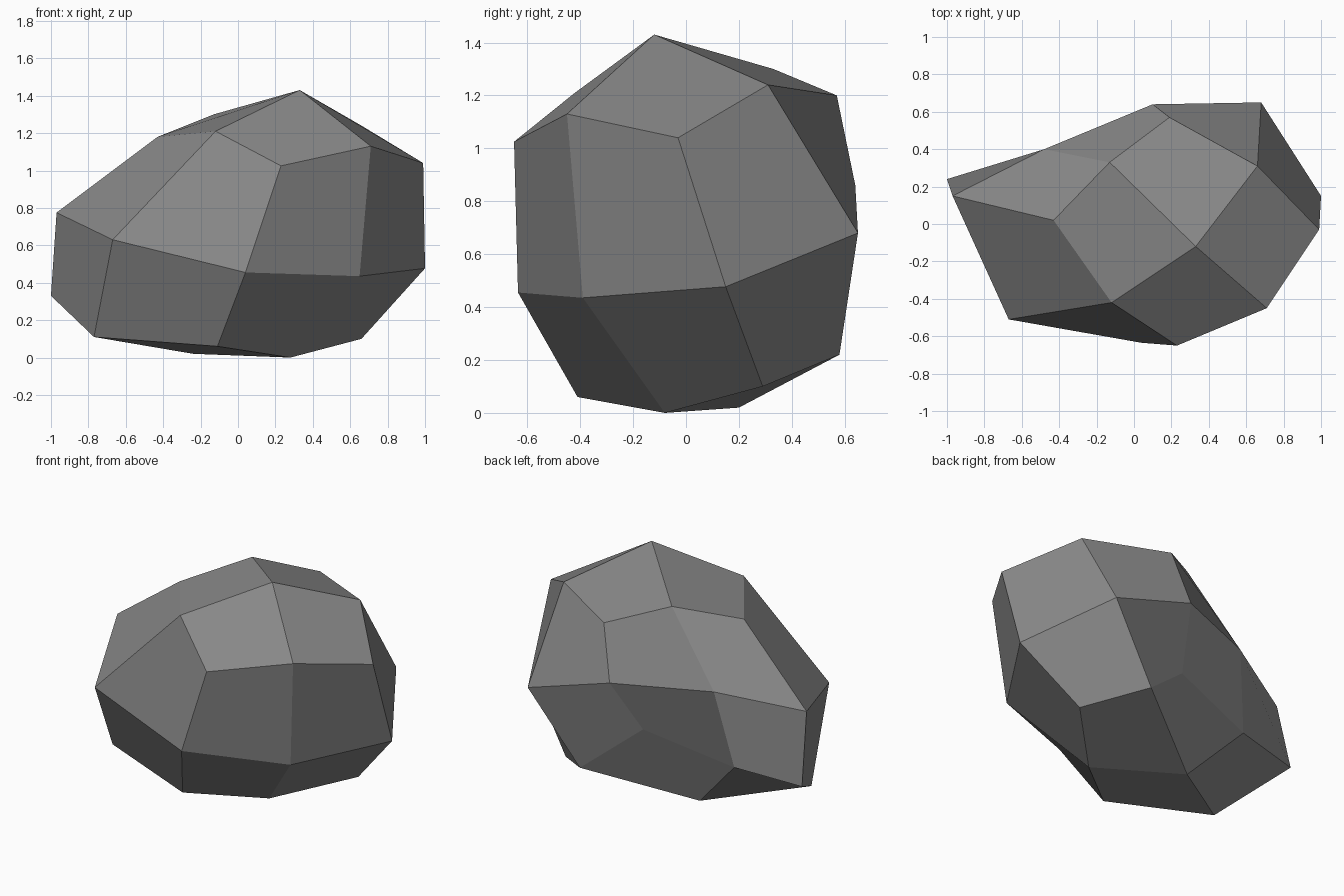
import bpy
import bmesh

default_cube = bpy.data.objects.get("Cube")
if default_cube:
    bpy.data.objects.remove(default_cube, do_unlink=True)

# One plain stone colour
stone = bpy.data.materials.new("stone_grey")
stone.use_nodes = True
colour = (0.25, 0.25, 0.25, 1.0)
stone.diffuse_color = colour
bsdf = stone.node_tree.nodes["Principled BSDF"]
bsdf.inputs["Base Color"].default_value = colour
bsdf.inputs["Roughness"].default_value = 0.9

# Rock shape as three 3 x 3 rings of control points: bottom, middle, top
LAYERS = [
    [[(-1, .24, .33), (-.77, -.185, .11), (-.11, -.41, .06)],
     [(-.57, .32, .37), (-.24, .2, .02), (.28, -.08, 0)],
     [(0, .44, .51), (.355, .58, .22), (.66, .29, .1)]],
    [[(-.97, .15, .775), (-.67, -.51, .63), (.04, -.635, .455)],
     [(-.48, .4, .866), None, (.65, -.39, .435)],
     [(.1, .64, .86), (.68, .65, .68), (1, .15, .477)]],
    [[(-.43, .02, 1.18), (-.12, -.42, 1.21), (.23, -.65, 1.025)],
     [(-.13, .33, 1.3), (.33, -.12, 1.43), (.71, -.45, 1.13)],
     [(.19, .57, 1.2), (.66, .31, 1.24), (.99, -.03, 1.04)]],
]

# Cube divided once, then each vertex moved to its place on the rock
bm = bmesh.new()
bmesh.ops.create_cube(bm, size=2)
bmesh.ops.subdivide_edges(bm, edges=bm.edges[:], cuts=1, use_grid_fill=True)
for v in bm.verts:
    i, j, k = (round(c) + 1 for c in v.co)
    v.co = LAYERS[k][j][i]
bmesh.ops.recalc_face_normals(bm, faces=bm.faces[:])

mesh = bpy.data.meshes.new("rock")
bm.to_mesh(mesh)
bm.free()
mesh.materials.append(stone)
mesh.shade_flat()
rock = bpy.data.objects.new("rock", mesh)
bpy.context.collection.objects.link(rock)
